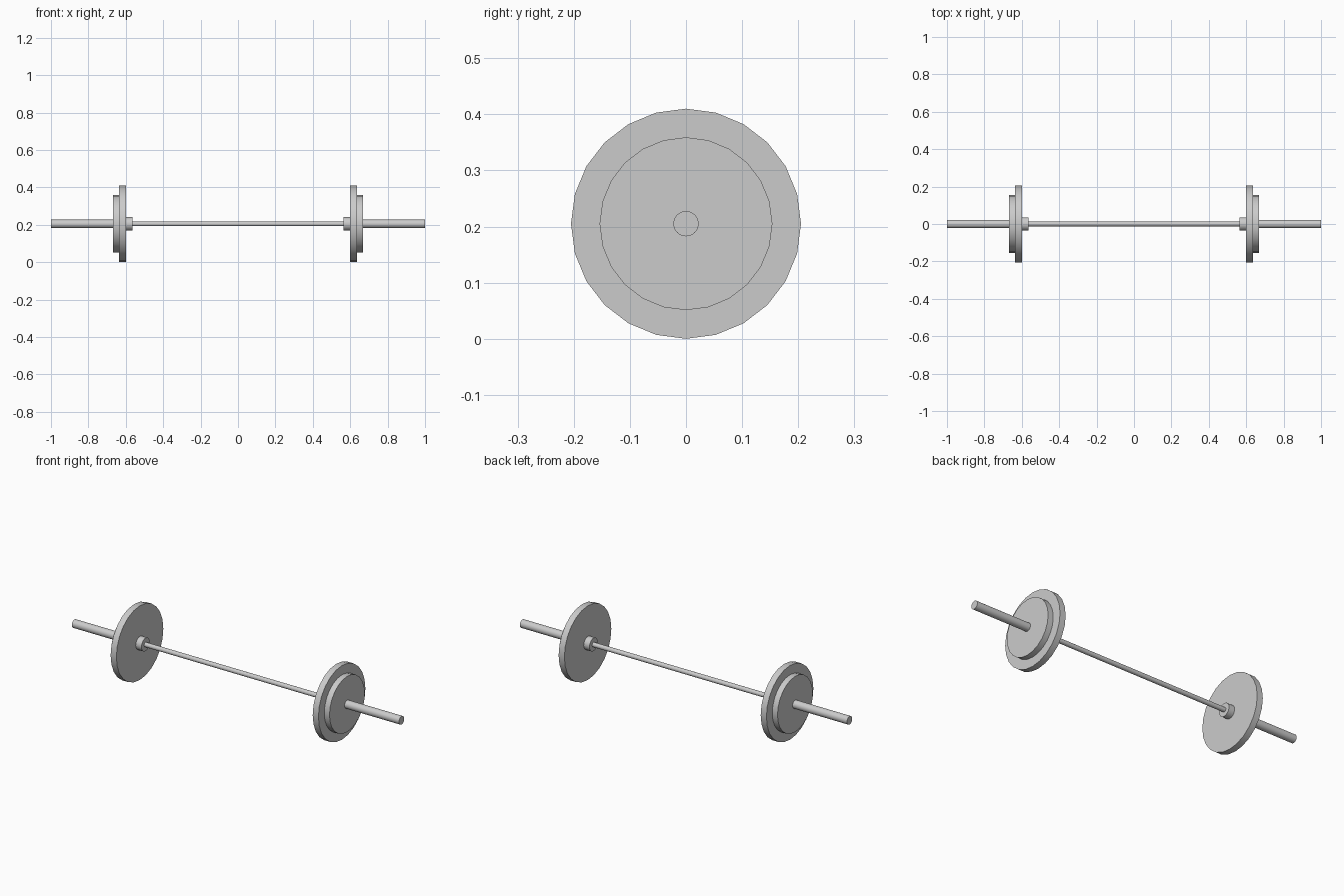
import bpy
import math

if "Cube" in bpy.data.objects:
    bpy.data.objects.remove(bpy.data.objects["Cube"], do_unlink=True)

steel = bpy.data.materials.new("light grey steel")
steel.use_nodes = True
GREY = (0.6, 0.6, 0.6, 1)
steel.diffuse_color = GREY
steel.node_tree.nodes["Principled BSDF"].inputs["Base Color"].default_value = GREY

AXIS_Z = 0.205


def disc(name, x0, x1, radius):
    """Cylinder along x from x0 to x1, centred on the bar axis."""
    bpy.ops.mesh.primitive_cylinder_add(
        vertices=24, radius=radius, depth=abs(x1 - x0),
        location=((x0 + x1) / 2, 0, AXIS_Z), rotation=(0, math.pi / 2, 0))
    ob = bpy.context.object
    ob.name = name
    ob.data.materials.append(steel)
    bpy.ops.object.shade_smooth_by_angle(angle=math.radians(30))
    return ob


# Thin grip between the two sleeves
disc("grip_bar", -0.6, 0.6, 0.0125)

# Collar, sleeve and two plates at each end
for side, s in (("left", 1), ("right", -1)):
    disc(side + "_collar", s * 0.565, s * 0.6, 0.036)
    disc(side + "_sleeve", s * 0.6, s * 1.0, 0.0225)
    disc(side + "_large_plate", s * 0.6, s * 0.635, 0.205)
    disc(side + "_small_plate", s * 0.635, s * 0.667, 0.154)
